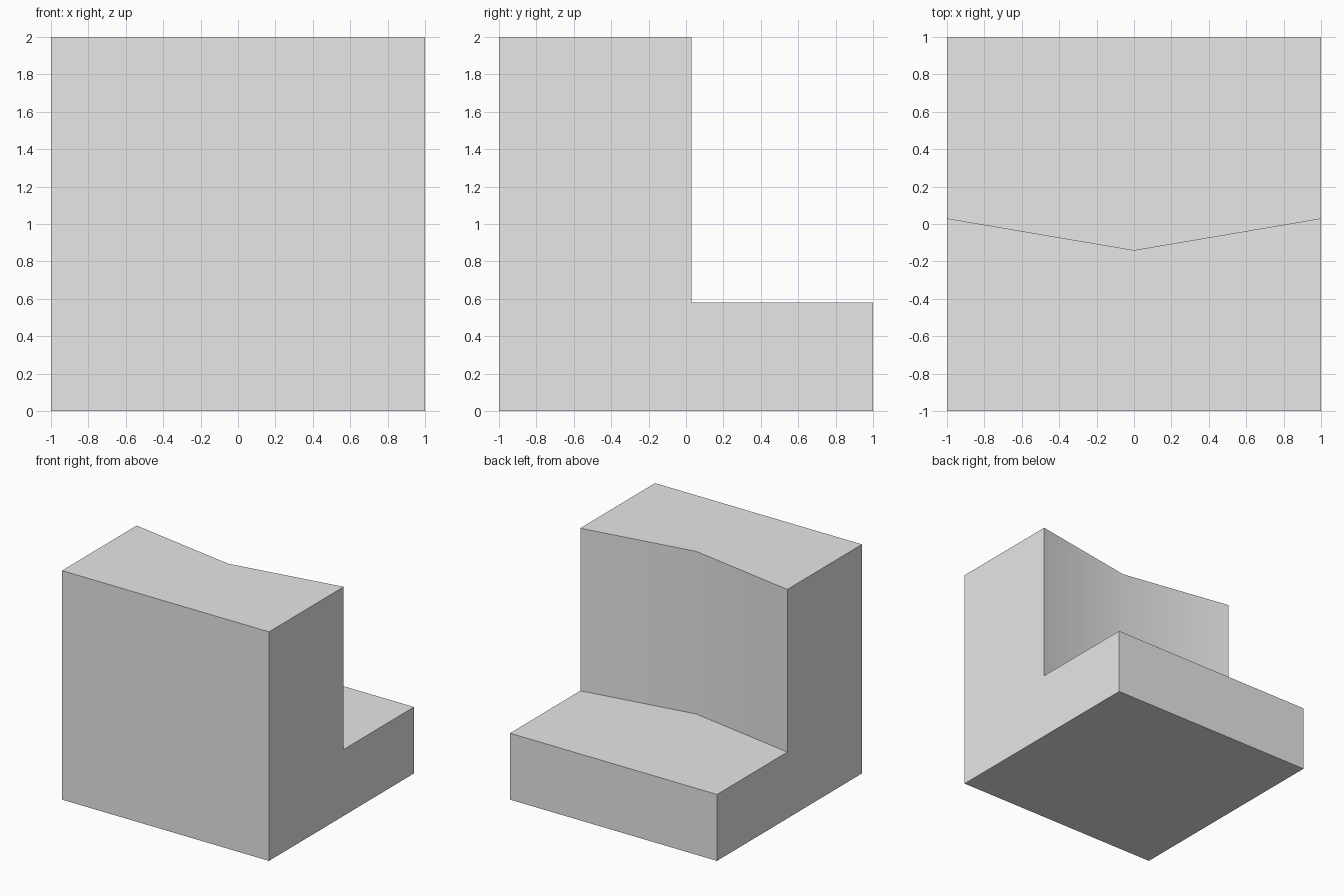
import bpy
import bmesh
import math

cube = bpy.data.objects.get("Cube")
if cube:
    bpy.data.objects.remove(cube, do_unlink=True)

SEAT_HEIGHT, TOP = 0.58, 2.0
EDGE_Y, CREASE_Y = 0.03, -0.14

# Plain grey finish
grey = bpy.data.materials.new("plain grey")
grey.use_nodes = True
color = (0.8, 0.8, 0.8, 1.0)
grey.diffuse_color = color
grey.node_tree.nodes["Principled BSDF"].inputs["Base Color"].default_value = color

bm = bmesh.new()


def extrude(faces, height):
    """Extrude faces vertically and remove the faces left inside."""
    result = bmesh.ops.extrude_face_region(bm, geom=faces)
    verts = [g for g in result["geom"] if isinstance(g, bmesh.types.BMVert)]
    bmesh.ops.translate(bm, verts=verts, vec=(0, 0, height))


# Seat plan, split along the creased line of the back
crease = [bm.verts.new((x, y, 0))
          for x, y in ((-1, EDGE_Y), (0, CREASE_Y), (1, EDGE_Y))]
front = [bm.verts.new((x, -1, 0)) for x in (1, -1)]
rear = [bm.verts.new((x, 1, 0)) for x in (1, -1)]
bm.faces.new(crease + front)
bm.faces.new(crease + rear)
bmesh.ops.recalc_face_normals(bm, faces=bm.faces[:])

# Solid seat block
floor = bm.faces[:]
bottom = bmesh.ops.duplicate(bm, geom=floor)["geom"]
extrude(floor, SEAT_HEIGHT)
bmesh.ops.remove_doubles(bm, verts=bm.verts[:], dist=0.0001)

# Tall back rising from the front part of the block
tops = [f for f in bm.faces
        if all(v.co.z > SEAT_HEIGHT - 0.01 for v in f.verts)
        and f.calc_center_median().y < 0]
extrude(tops, TOP - SEAT_HEIGHT)

# Merge the coplanar side faces and finish the surface
bmesh.ops.dissolve_limit(bm, angle_limit=math.radians(1),
                         verts=bm.verts[:], edges=bm.edges[:])
bmesh.ops.recalc_face_normals(bm, faces=bm.faces[:])

mesh = bpy.data.meshes.new("seat_block")
bm.to_mesh(mesh)
bm.free()
mesh.materials.append(grey)
seat = bpy.data.objects.new("seat_block", mesh)
bpy.context.collection.objects.link(seat)

# Soft shading across the shallow crease, sharp elsewhere
bpy.context.view_layer.objects.active = seat
seat.select_set(True)
bpy.ops.object.shade_smooth_by_angle(angle=math.radians(30))
